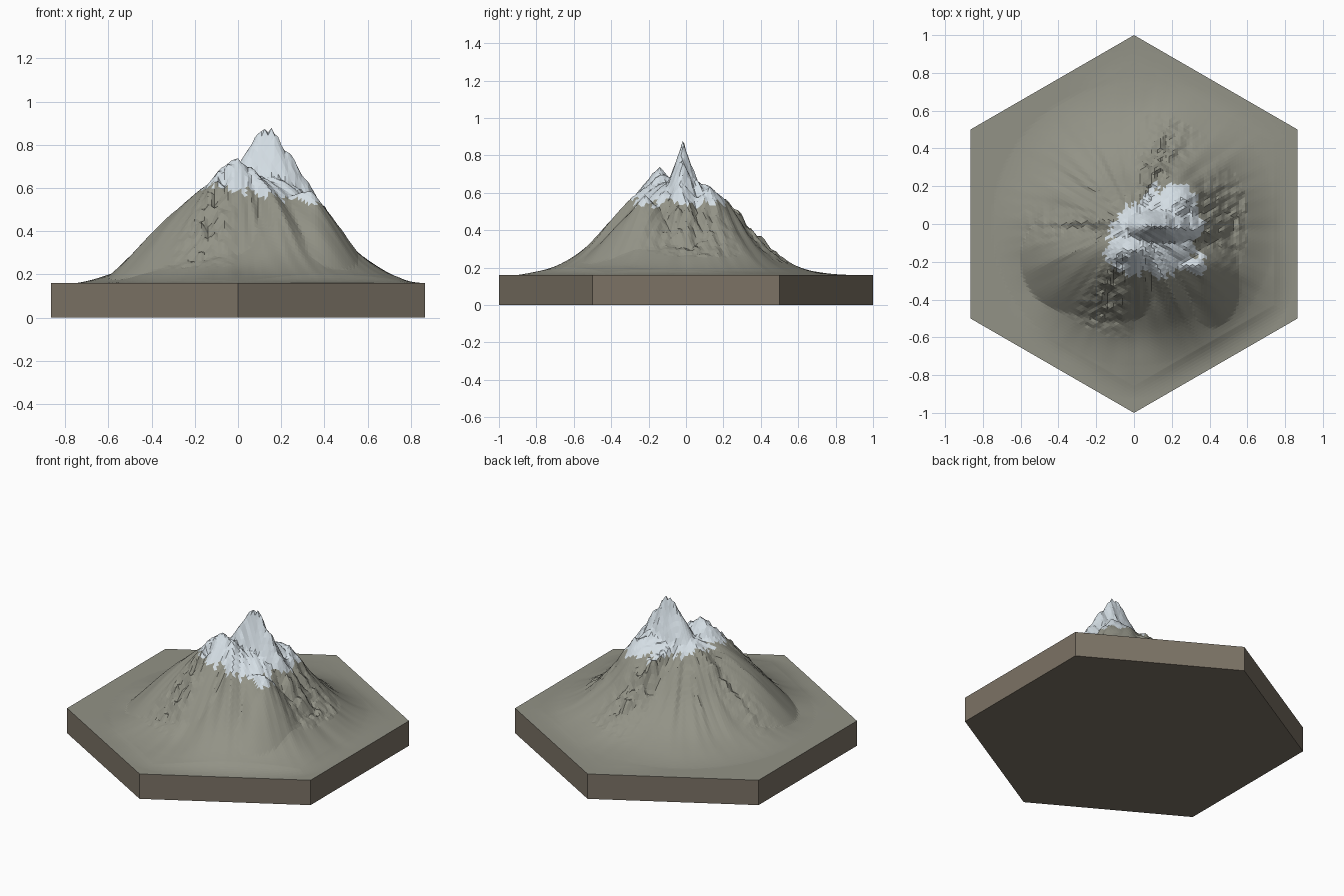
import bpy, bmesh, math
from mathutils import Vector, noise

if "Cube" in bpy.data.objects:
    bpy.data.objects.remove(bpy.data.objects["Cube"])

BASE = 0.16
RINGS = 56
RADII = [0, .15, .3, .45, .6, .75, .92]
# slope heights every 30 degrees, counter-clockwise from +x
SLOPES = [
    [.58, .43, .21, .10, .02],
    [.48, .45, .25, .10, .02],
    [.42, .33, .18, .07, .01],
    [.38, .22, .11, .04, .01],
    [.37, .20, .09, .03, 0],
    [.39, .21, .09, .03, 0],
    [.42, .25, .11, .04, 0],
    [.44, .25, .10, .03, 0],
    [.47, .34, .18, .07, .01],
    [.49, .30, .18, .08, .03],
    [.49, .42, .29, .14, .04],
    [.50, .43, .27, .15, .05],
]
# x, y, height, half crest length, x slope, y slope
PEAKS = [
    (.13, -.015, .705, .025, 1.5, 2.6),
    (-.01, -.14, .58, .01, .95, 1.2),
    (.25, .13, .47, .02, 1.6, 1.8),
    (.29, -.22, .42, .05, 1.3, 1.0),
]


def material(name, color):
    m = bpy.data.materials.new(name)
    m.use_nodes = True
    m.diffuse_color = (*color, 1)
    bsdf = m.node_tree.nodes["Principled BSDF"]
    bsdf.inputs["Base Color"].default_value = (*color, 1)
    bsdf.inputs["Roughness"].default_value = 0.9
    return m


def ease(t):
    return t * t * (3 - 2 * t)


def along(row, r):
    """Smooth slope profile through the radii."""
    pts = [.5] + row + [0]
    if r >= RADII[-1]:
        return 0
    i = max(k for k in range(len(RADII) - 1) if RADII[k] <= r)
    t = (r - RADII[i]) / (RADII[i + 1] - RADII[i])
    a, b = pts[max(i - 1, 0)], pts[i]
    c, d = pts[i + 1], pts[min(i + 2, len(pts) - 1)]
    m0, m1 = (c - a) / 2, (d - b) / 2
    return max(0, b + t * (m0 + t * (3 * (c - b) - 2 * m0 - m1 + t * (m0 + m1 - 2 * (c - b)))))


def flutes(x, y, scale):
    """Noise that is stretched down the fall line."""
    v = Vector((x, y, 0))
    d = v.normalized() * scale
    return noise.noise(Vector((d.x + 7, d.y + 3, v.length * 2.5)))


def sector(a, middle, width):
    off = (a - middle + 180) % 360 - 180
    return max(0, 1 - abs(off) / width)


def height(x, y):
    r = math.hypot(x, y)
    a = math.degrees(math.atan2(y, x)) % 360
    k = int(a // 30)
    t = ease(a / 30 - k)
    h = along(SLOPES[k % 12], r) * (1 - t) + along(SLOPES[(k + 1) % 12], r) * t
    # summits rise out of the slopes
    if r < .2:
        h = min(h, .49)
    for px, py, top, crest, sx, sy in PEAKS:
        dx = max(0, abs(x - px) - crest) * sx
        dy = abs(y - py) * sy
        h = max(h, top - math.hypot(dx, dy))
    # gullies and broken cliffs on the steep flanks
    steep = min(1, h / .25) * min(1, r / .12)
    h += steep * (.022 * flutes(x, y, 4) + .014 * flutes(x, y, 11))
    cliff = max(sector(a, 70, 22), sector(a, 250, 20), .8 * sector(a, 5, 35), .5 * sector(a, 180, 15))
    if .17 < r < .6:
        h += .05 * cliff * steep * noise.noise(Vector((x * 26, y * 26, 4)))
    # the rim stays level
    edge = max(abs(x * math.cos(q) + y * math.sin(q)) for q in (0, math.pi / 3, -math.pi / 3))
    return BASE + max(0, h) * min(1, max(0, (.866 - edge) / .12))


rock = material("grey_rock", (.29, .29, .24))
snow = material("pale_snow", (.66, .73, .78))
earth = material("brown_earth", (.20, .17, .13))


def finish(name, bm, mats):
    mesh = bpy.data.meshes.new(name)
    bm.to_mesh(mesh)
    bm.free()
    for m in mats:
        mesh.materials.append(m)
    ob = bpy.data.objects.new(name, mesh)
    bpy.context.collection.objects.link(ob)
    return ob


# mountain surface: six triangular fans of concentric rows
bm = bmesh.new()
corners = [Vector((math.cos(q), math.sin(q))) for q in (math.radians(30 + 60 * k) for k in range(6))]
for k in range(6):
    p, q = corners[k] / RINGS, corners[(k + 1) % 6] / RINGS
    rows = []
    for i in range(RINGS + 1):
        spots = [p * (i - j) + q * j for j in range(i + 1)]
        rows.append([bm.verts.new((s.x, s.y, height(s.x, s.y))) for s in spots])
    for i in range(RINGS):
        for j in range(i + 1):
            bm.faces.new((rows[i][j], rows[i + 1][j], rows[i + 1][j + 1]))
            if j < i:
                bm.faces.new((rows[i][j], rows[i + 1][j + 1], rows[i][j + 1]))
bmesh.ops.remove_doubles(bm, verts=bm.verts, dist=.0005)

# snow lies above a ragged line
for f in bm.faces:
    c = f.calc_center_median()
    line = .585 + .05 * flutes(c.x, c.y, 14) - .12 * c.x
    f.material_index = 1 if c.z > line else 0
finish("mountain", bm, [rock, snow])

# six-sided plinth, open under the mountain
bm = bmesh.new()
rim = [bm.verts.new((c.x, c.y, BASE)) for c in corners]
foot = [bm.verts.new((c.x, c.y, 0)) for c in corners]
for k in range(6):
    n = (k + 1) % 6
    bm.faces.new((foot[k], foot[n], rim[n], rim[k]))
bm.faces.new(foot[::-1])
finish("plinth", bm, [earth])
